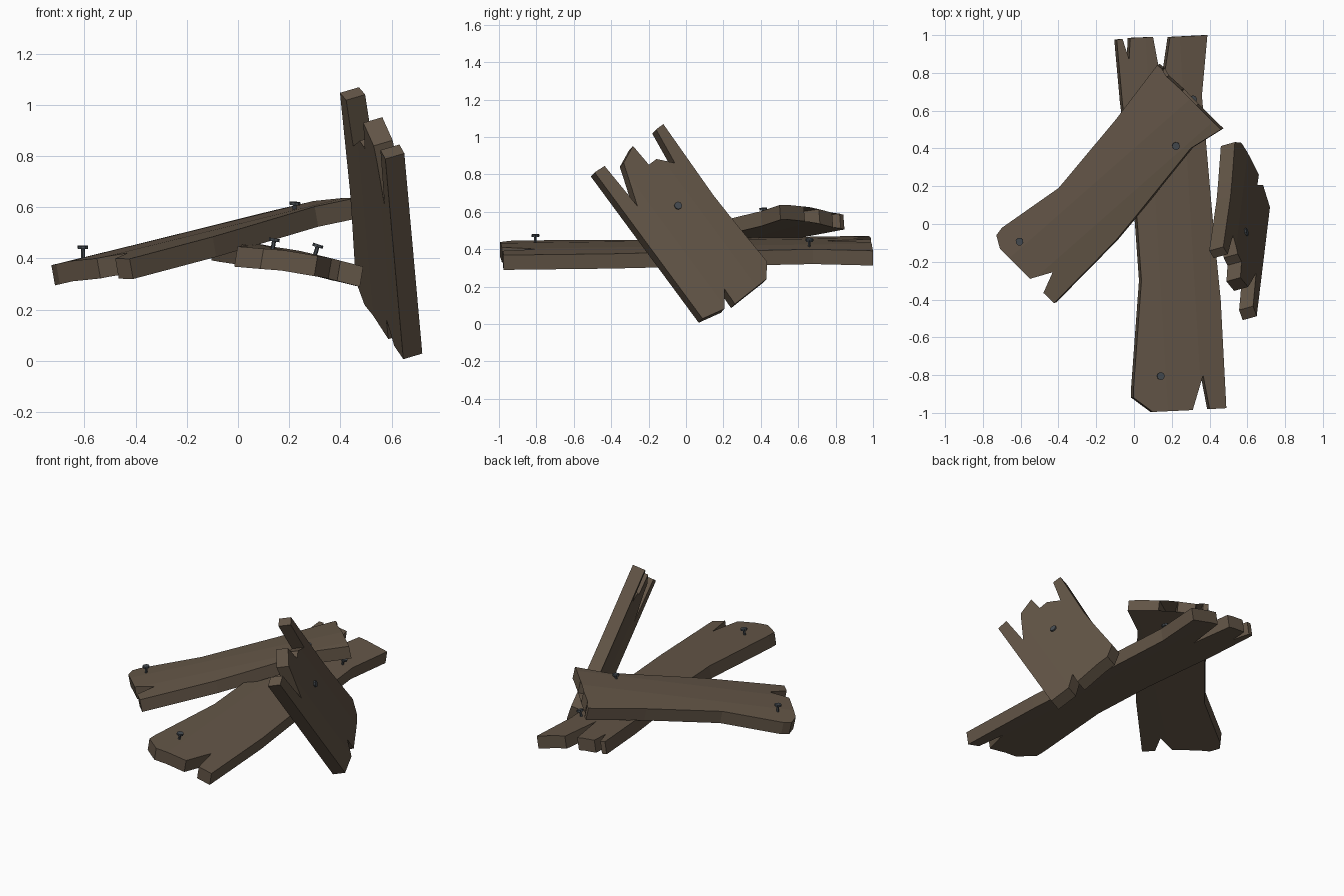
import bpy, bmesh
from mathutils import Vector

if "Cube" in bpy.data.objects:
    bpy.data.objects.remove(bpy.data.objects["Cube"])


def material(name, rgb):
    m = bpy.data.materials.new(name)
    m.diffuse_color = (*rgb, 1)
    m.use_nodes = True
    m.node_tree.nodes["Principled BSDF"].inputs["Base Color"].default_value = m.diffuse_color
    return m


WOOD = material("weathered_wood", (0.125, 0.092, 0.063))
IRON = material("dark_iron", (0.06, 0.07, 0.08))
THICK = 0.08


def finish(bm, name, mat):
    bmesh.ops.recalc_face_normals(bm, faces=bm.faces)
    me = bpy.data.meshes.new(name)
    bm.to_mesh(me)
    bm.free()
    me.materials.append(mat)
    ob = bpy.data.objects.new(name, me)
    bpy.context.collection.objects.link(ob)


def nail(name, base, normal, lean, out):
    # Hexagonal shank under a flat eight-sided head
    bm = bmesh.new()
    rot = (normal + Vector(lean)).to_track_quat('Z', 'Y').to_matrix().to_4x4()
    for sides, r, lo, hi in ((6, 0.008, -0.03, out), (8, 0.021, out - 0.012, out)):
        v = bmesh.ops.create_cone(bm, cap_ends=True, segments=sides,
                                  radius1=r, radius2=r, depth=hi - lo)["verts"]
        bmesh.ops.translate(bm, vec=(0, 0, (lo + hi) / 2), verts=v)
    bmesh.ops.transform(bm, matrix=rot, verts=bm.verts)
    bmesh.ops.translate(bm, vec=base, verts=bm.verts)
    finish(bm, name, IRON)


def plank(name, outline, plane, across, cuts, nails, upright=False):
    # Outline lies on the plane h = a + b*p + c*q; both long edges are chamfered down
    a, b, c = plane
    place = (lambda p, q, h: Vector((h, p, q))) if upright else (lambda p, q, h: Vector((p, q, h)))
    normal = place(-b, -c, 1).normalized()
    n = Vector((*across, 0)).normalized()
    bm = bmesh.new()
    bm.faces.new([bm.verts.new((p, q, 0)) for p, q in outline])
    bmesh.ops.triangulate(bm, faces=bm.faces)
    for t in cuts:
        bmesh.ops.bisect_plane(bm, geom=bm.verts[:] + bm.edges[:] + bm.faces[:],
                               plane_co=n * t, plane_no=n)
    for v in bm.verts:
        t = v.co.dot(n)
        drop = 0.09 * max(0, cuts[0] - t, t - cuts[1])
        p, q = v.co.x, v.co.y
        v.co = place(p, q, a + b * p + c * q) + normal * (0.006 - drop)
    top = bm.faces[:]
    ext = bmesh.ops.extrude_face_region(bm, geom=top, use_keep_orig=True)["geom"]
    bmesh.ops.translate(bm, vec=-normal * THICK,
                        verts=[e for e in ext if isinstance(e, bmesh.types.BMVert)])
    bmesh.ops.recalc_face_normals(bm, faces=bm.faces)
    bmesh.ops.dissolve_limit(bm, angle_limit=0.01, verts=bm.verts, edges=bm.edges)
    finish(bm, name, WOOD)
    for i, (p, q, lean, out) in enumerate(nails):
        nail(f"{name}_nail_{i + 1}", place(p, q, a + b * p + c * q), normal, lean, out)


# Long lower plank with split ends
plank("lower_plank",
      [(-0.09, 0.975), (-0.06, 0.98), (-0.025, 0.87), (-0.02, 0.985), (0.10, 0.99),
       (0.15, 0.72), (0.19, 0.99), (0.39, 1.0), (0.36, 0.68), (0.42, 0.0),
       (0.46, -0.4), (0.49, -0.975), (0.40, -0.98), (0.365, -0.80), (0.31, -0.985),
       (0.10, -0.995), (0.0, -0.92), (0.0, -0.86), (0.04, -0.30), (0.01, 0.12), (-0.06, 0.64)],
      (0.46, -0.168, 0.004), (1, 0.06), (0.12, 0.30),
      [(0.135, -0.805, (0, 0, 0), 0.045), (0.30, 0.66, (0.15, 0, 0), 0.045)])

# Diagonal plank resting across the lower one
plank("diagonal_plank",
      [(-0.73, -0.06), (-0.71, -0.13), (-0.55, -0.29), (-0.43, -0.255), (-0.48, -0.365),
       (-0.425, -0.42), (-0.10, -0.09), (0.0, 0.03), (0.30, 0.40), (0.46, 0.50),
       (0.33, 0.63), (0.15, 0.53), (0.25, 0.71), (0.17, 0.78), (0.08, 0.68),
       (0.145, 0.82), (0.12, 0.84), (-0.10, 0.55), (-0.40, 0.19), (-0.70, -0.02)],
      (0.515, 0.179, 0.076), (0.66, -0.75), (-0.30, -0.13),
      [(-0.605, -0.09, (0.15, 0, 0), 0.05), (0.22, 0.415, (0.25, 0, 0), 0.035)])

# Leaning plank standing on its corner, outline given in y and z
plank("leaning_plank",
      [(-0.487, 0.812), (-0.435, 0.845), (-0.26, 0.63), (-0.335, 0.86), (-0.285, 0.95),
       (-0.20, 0.85), (-0.16, 0.88), (-0.06, 0.86), (-0.16, 1.04), (-0.12, 1.07),
       (0.147, 0.69), (0.23, 0.585), (0.435, 0.335), (0.43, 0.24), (0.26, 0.105),
       (0.205, 0.185), (0.205, 0.08), (0.09, 0.03)],
      (0.759, -0.278, -0.295), (0.8, 0.59), (0.22, 0.42),
      [(-0.045, 0.63, (0, 0, 0), 0.015)], upright=True)
